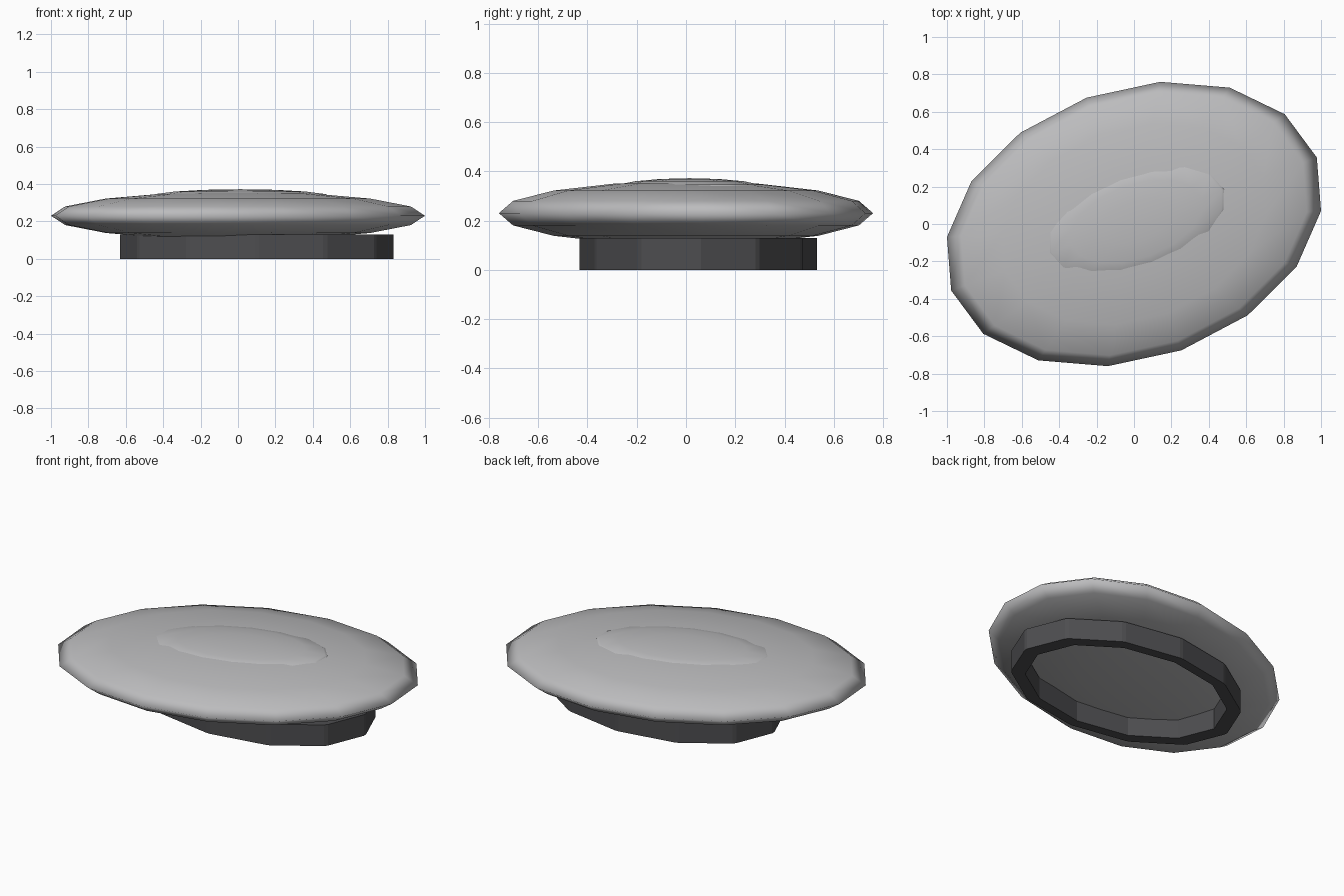
import bpy, bmesh, math
from mathutils import Matrix

cube = bpy.data.objects.get("Cube")
if cube:
    bpy.data.objects.remove(cube)


def material(name, color):
    mat = bpy.data.materials.new(name)
    mat.use_nodes = True
    mat.diffuse_color = (*color, 1)
    mat.node_tree.nodes["Principled BSDF"].inputs["Base Color"].default_value = (*color, 1)
    return mat


light_grey = material("light_grey", (0.5, 0.5, 0.51))
dark_grey = material("dark_grey", (0.075, 0.075, 0.08))


def slanted_disc(name, axis_a, axis_b, height, center, mat):
    """Smooth sphere squashed flat onto two slanted horizontal axes."""
    bpy.ops.mesh.primitive_uv_sphere_add(segments=16, ring_count=8, radius=1)
    obj = bpy.context.object
    obj.name = name
    obj.data.transform(Matrix((
        (axis_a[0], axis_b[0], 0, center[0]),
        (axis_a[1], axis_b[1], 0, center[1]),
        (0, 0, height, center[2]),
        (0, 0, 0, 1))))
    obj.data.materials.append(mat)
    bpy.ops.object.shade_smooth()
    return obj


# Wide body and the raised pad on top of it
slanted_disc("body", (1.0, 0.07), (0.14, 0.76), 0.13, (0, 0, 0.23), light_grey)
slanted_disc("top_pad", (0.493, 0.065), (0.098, 0.31), 0.042, (0.012, 0.014, 0.33), light_grey)


def oval_ring(name, rx, ry, inner, height, center, sides, mat):
    """Faceted hollow oval band with narrow chamfers on its outer corners."""
    bm = bmesh.new()

    def loop(scale):
        angles = [2 * math.pi * i / sides for i in range(sides)]
        return [bm.verts.new((center[0] + rx * scale * math.cos(a),
                              center[1] + ry * scale * math.sin(a), 0)) for a in angles]

    outer, hole = loop(1), loop(inner)
    for i in range(sides):
        j = (i + 1) % sides
        bm.faces.new((outer[i], outer[j], hole[j], hole[i]))
    raised = bmesh.ops.extrude_face_region(bm, geom=bm.faces[:])["geom"]
    for item in raised:
        if isinstance(item, bmesh.types.BMVert):
            item.co.z = height
    bmesh.ops.recalc_face_normals(bm, faces=bm.faces)

    def is_outer(v):
        return math.hypot((v.co.x - center[0]) / rx, (v.co.y - center[1]) / ry) > 0.99

    corners = [e for e in bm.edges
               if abs(e.verts[0].co.z - e.verts[1].co.z) > height / 2 and is_outer(e.verts[0])]
    bmesh.ops.bevel(bm, geom=corners, offset=0.012, segments=1, affect='EDGES')
    bmesh.ops.recalc_face_normals(bm, faces=bm.faces)
    mesh = bpy.data.meshes.new(name)
    bm.to_mesh(mesh)
    bm.free()
    mesh.materials.append(mat)
    obj = bpy.data.objects.new(name, mesh)
    bpy.context.collection.objects.link(obj)
    return obj


# Hollow foot under the body
oval_ring("base_ring", 0.735, 0.485, 0.875, 0.13, (0.1, 0.05), 12, dark_grey)
